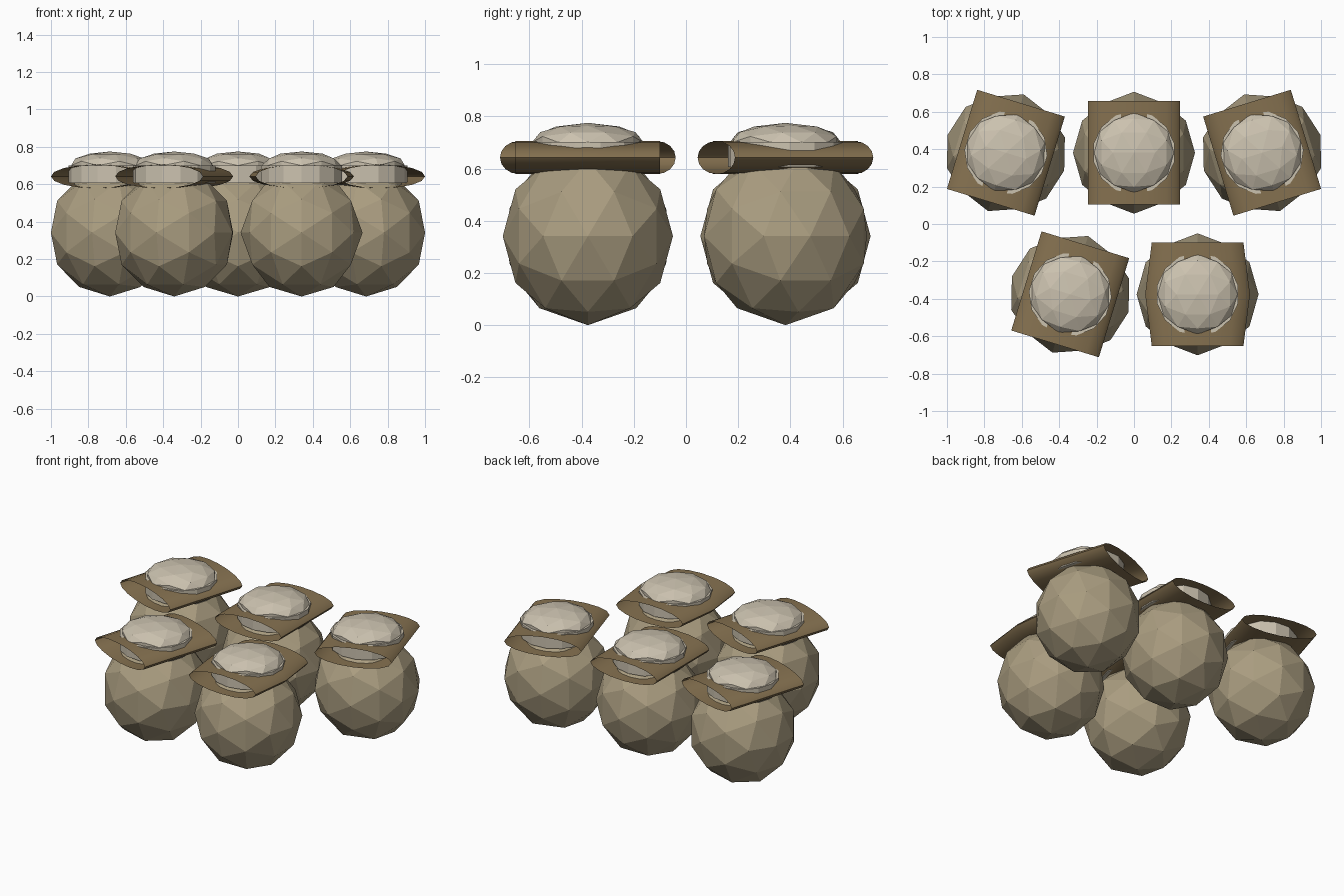
import bpy, bmesh, math
from itertools import product
from mathutils import Matrix

if "Cube" in bpy.data.objects:
    bpy.data.objects.remove(bpy.data.objects["Cube"])


def material(name, color):
    m = bpy.data.materials.new(name)
    m.diffuse_color = (*color, 1)
    m.use_nodes = True
    m.node_tree.nodes["Principled BSDF"].inputs["Base Color"].default_value = m.diffuse_color
    return m


CLAY = material("tan clay", (0.40, 0.335, 0.215))
CLOTH = material("brown cloth", (0.235, 0.165, 0.08))
LID = material("pale lid", (0.60, 0.54, 0.43))


def finish(bm, name, mat, place, smooth=False):
    bm.transform(place)
    mesh = bpy.data.meshes.new(name)
    bm.to_mesh(mesh)
    bm.free()
    mesh.materials.append(mat)
    for p in mesh.polygons:
        p.use_smooth = smooth
    if smooth:
        mesh.set_sharp_from_angle(angle=math.radians(50))
    obj = bpy.data.objects.new(name, mesh)
    bpy.context.collection.objects.link(obj)
    return obj


def faceted_ball(name, mat, place, rx, rz, z):
    """Once-divided icosahedron with a vertex on every axis."""
    points = set()
    for base in ((0.5257, 0, 0.8507), (0.309, 0.5, 0.809), (1, 0, 0)):
        for signs in product((1, -1), repeat=3):
            p = [b * s + 0.0 for b, s in zip(base, signs)]
            for k in range(3):
                points.add(tuple(p[k:] + p[:k]))
    bm = bmesh.new()
    for x, y, h in sorted(points):
        bm.verts.new((x * rx, y * rx, h * rz + z))
    bmesh.ops.convex_hull(bm, input=bm.verts)
    bmesh.ops.recalc_face_normals(bm, faces=bm.faces)
    return finish(bm, name, mat, place)


def cloth_cover(name, place, bulge):
    """Flattened sleeve, pointed at both sides and open at front and back."""
    half, high, zc, depth = 0.245, 0.063, 0.642, 0.277
    n = 8
    top = [(-math.cos(math.pi * i / n), math.sin(math.pi * i / n)) for i in range(n + 1)]
    section = top + [(x, -h) for x, h in top[-2:0:-1]]
    bm = bmesh.new()
    rings = []
    for t in (-1, -0.5, 0, 0.5, 1):
        w = half + bulge * (1 - abs(t))
        rings.append([bm.verts.new((x * w, t * depth, zc + high * h)) for x, h in section])
    count = len(section)
    for a, b in zip(rings, rings[1:]):
        for i in range(count):
            j = (i + 1) % count
            bm.faces.new((a[i], a[j], b[j], b[i]))
    bmesh.ops.recalc_face_normals(bm, faces=bm.faces)
    return finish(bm, name, CLOTH, place, smooth=True)


def stopper(name, place):
    """Faceted disc below the lid dome."""
    bm = bmesh.new()
    bmesh.ops.create_cone(bm, cap_ends=True, segments=14, radius1=0.222, radius2=0.222,
                          depth=0.095, matrix=Matrix.Translation((0, 0, 0.654)))
    return finish(bm, name, LID, place)


# Five jars: x, y, turn in degrees, sideways bulge of the cover
JARS = [(-0.685, 0.381, -17, 0), (0, 0.381, 0, 0), (0.685, 0.381, 17, 0),
        (-0.341, -0.376, -17, 0), (0.34, -0.376, 0, 0.035)]

for i, (x, y, turn, bulge) in enumerate(JARS, 1):
    place = Matrix.Translation((x, y, 0)) @ Matrix.Rotation(math.radians(turn), 4, 'Z')
    faceted_ball(f"jar_body_{i}", CLAY, place, 0.326, 0.341, 0.341)
    cloth_cover(f"cloth_cover_{i}", place, bulge)
    stopper(f"stopper_{i}", place)
    faceted_ball(f"lid_dome_{i}", LID, place, 0.214, 0.075, 0.70)
